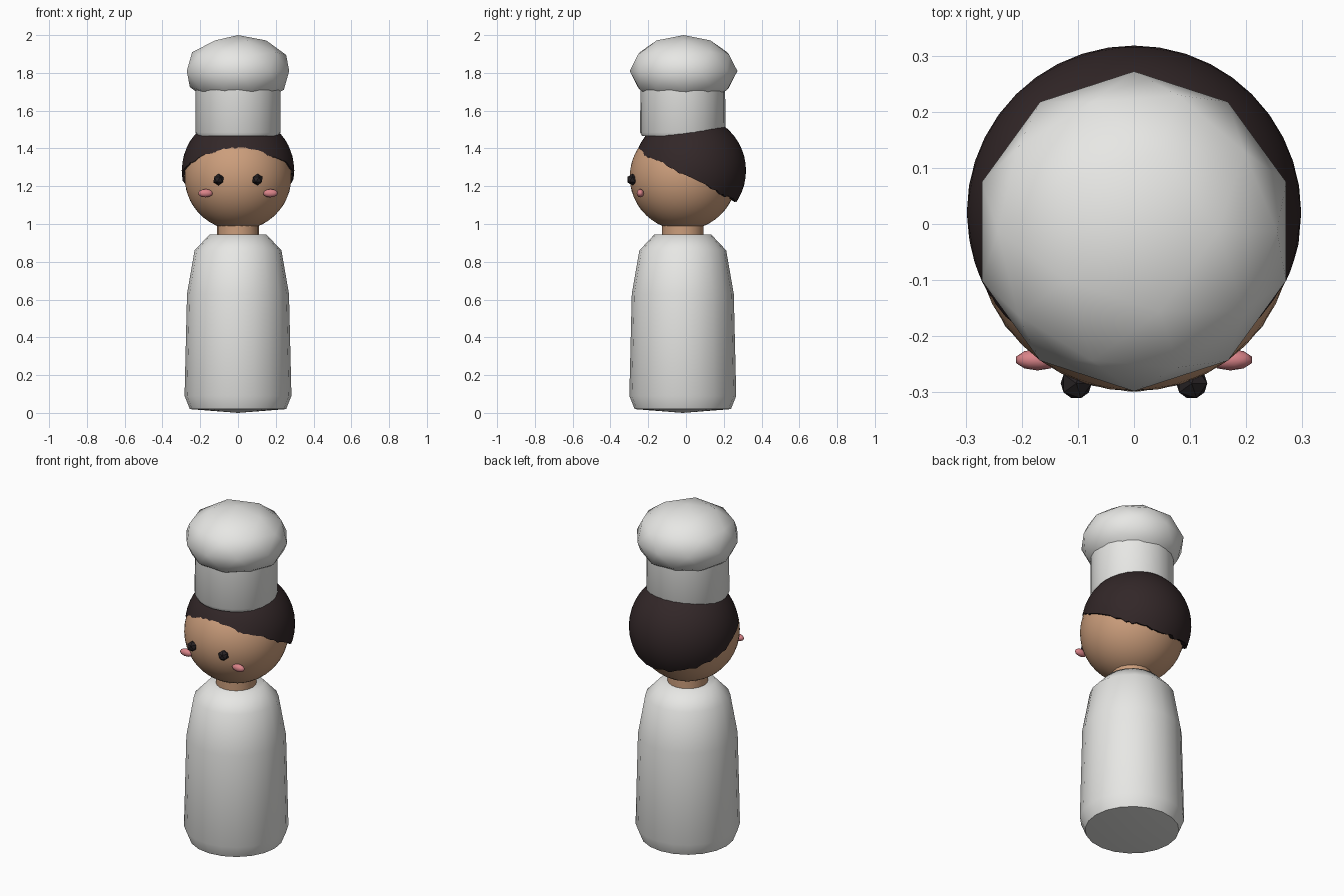
import bpy, bmesh, math, random
from mathutils import Vector

cube = bpy.data.objects.get("Cube")
if cube:
    bpy.data.objects.remove(cube, do_unlink=True)
random.seed(4)
CY = -0.017  # shared axis of body, neck and hat


def material(name, rgb):
    m = bpy.data.materials.new(name)
    m.use_nodes = True
    m.diffuse_color = (*rgb, 1)
    bsdf = m.node_tree.nodes["Principled BSDF"]
    bsdf.inputs["Base Color"].default_value = (*rgb, 1)
    bsdf.inputs["Roughness"].default_value = 0.8
    return m


white = material("white cloth", (0.8, 0.8, 0.78))
skin = material("tan skin", (0.6, 0.34, 0.2))
dark = material("dark brown hair", (0.032, 0.02, 0.021))
black = material("eye black", (0.02, 0.016, 0.018))
pink = material("cheek pink", (0.7, 0.23, 0.25))


def finish(name, bm, mat, angle=50):
    bmesh.ops.recalc_face_normals(bm, faces=bm.faces)
    mesh = bpy.data.meshes.new(name)
    bm.to_mesh(mesh)
    bm.free()
    mesh.materials.append(mat)
    ob = bpy.data.objects.new(name, mesh)
    bpy.context.collection.objects.link(ob)
    bpy.ops.object.select_all(action="DESELECT")
    ob.select_set(True)
    bpy.context.view_layer.objects.active = ob
    if angle:
        bpy.ops.object.shade_smooth_by_angle(angle=math.radians(angle))
    return ob


def lathe(name, profile, mat, sides, angle=50):
    """Spin (radius, height) points around the shared axis."""
    bm = bmesh.new()
    verts = [bm.verts.new((r, CY, z)) for r, z in profile]
    edges = [bm.edges.new(pair) for pair in zip(verts, verts[1:])]
    bmesh.ops.spin(bm, geom=verts + edges, cent=(0, CY, 0), axis=(0, 0, 1),
                   angle=math.tau, steps=sides, use_merge=True)
    bmesh.ops.remove_doubles(bm, verts=bm.verts, dist=0.0005)
    return finish(name, bm, mat, angle)


def ball(detail, centre, size):
    bm = bmesh.new()
    bmesh.ops.create_icosphere(bm, subdivisions=detail, radius=1)
    bmesh.ops.scale(bm, vec=size, verts=bm.verts)
    bmesh.ops.translate(bm, vec=centre, verts=bm.verts)
    return bm


# Coat body and neck
lathe("body", [(0, 0), (0.255, 0.02), (0.283, 0.09), (0.27, 0.63),
               (0.23, 0.86), (0.15, 0.945), (0, 0.945)], white, 20)
lathe("neck", [(0.11, 0.93), (0.11, 1.02)], skin, 20)

# Head
finish("head", ball(4, (0, -0.015, 1.25), (0.283,) * 3), skin)

# Hair cap, trimmed on a slope with a ragged hairline
bm = ball(4, (0, 0.02, 1.283), (0.298,) * 3)
normal = Vector((0, 0.454, 0.891))
bmesh.ops.bisect_plane(bm, geom=bm.verts[:] + bm.edges[:] + bm.faces[:],
                       plane_co=(0, 0, 1.262), plane_no=normal, clear_inner=True)
bmesh.ops.remove_doubles(bm, verts=bm.verts, dist=0.008)
rim = [e for e in bm.edges if e.is_boundary]
for v in {v for e in rim for v in e.verts}:
    v.co -= normal * random.uniform(-0.004, 0.014)
# Fold the rim inward to the scalp
lip = bmesh.ops.extrude_edge_only(bm, edges=rim)["geom"]
for v in lip:
    if isinstance(v, bmesh.types.BMVert):
        v.co = Vector((0, 0, 1.262)).lerp(v.co, 0.88)
finish("hair", bm, dark)

# Tall hat: straight band and puffed crown
lathe("hat_band", [(0, 1.465), (0.215, 1.465), (0.226, 1.485), (0.224, 1.78)],
      white, 24)
finish("hat_puff", ball(2, (0, CY + 0.004, 1.81), (0.285, 0.285, 0.19)), white, 60)

# Eyes and cheeks
for side, label in ((1, "left"), (-1, "right")):
    finish(label + "_eye", ball(1, (side * 0.103, -0.284, 1.235), (0.031,) * 3),
           black, 0)
    finish(label + "_cheek", ball(2, (side * 0.172, -0.242, 1.163),
                                  (0.04, 0.019, 0.022)), pink)
